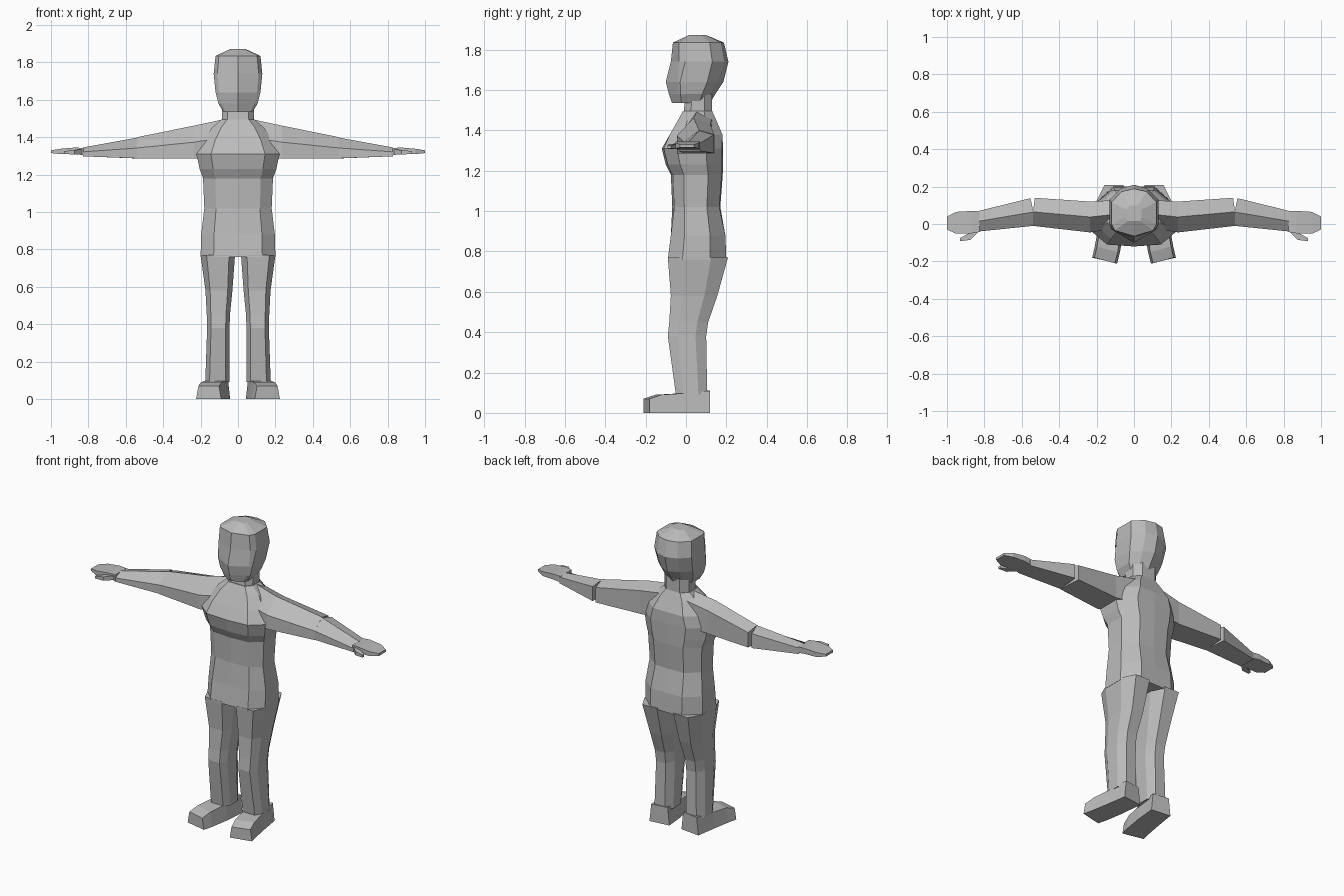
import bpy
import bmesh

cube = bpy.data.objects.get("Cube")
if cube:
    bpy.data.objects.remove(cube, do_unlink=True)

grey = bpy.data.materials.new("plain grey")
grey.use_nodes = True
colour = (0.5, 0.5, 0.5, 1)
grey.diffuse_color = colour
grey.node_tree.nodes["Principled BSDF"].inputs["Base Color"].default_value = colour


def loft(name, rings, mirrored=False):
    """Skin a list of equal-sized point rings and cap both ends."""
    bm = bmesh.new()
    rows = [[bm.verts.new(point) for point in ring] for ring in rings]
    count = len(rows[0])
    for low, high in zip(rows, rows[1:]):
        for i in range(count):
            j = (i + 1) % count
            bm.faces.new((low[i], low[j], high[j], high[i]))
    bm.faces.new(rows[0])
    bm.faces.new(rows[-1])
    bmesh.ops.recalc_face_normals(bm, faces=bm.faces)
    mesh = bpy.data.meshes.new(name)
    bm.to_mesh(mesh)
    bm.free()
    mesh.materials.append(grey)
    obj = bpy.data.objects.new(name, mesh)
    bpy.context.collection.objects.link(obj)
    if mirrored:
        obj.modifiers.new("Mirror", "MIRROR").use_mirror_merge = False
    return obj


def body_ring(z, half, front, back, ridge=0.0, centre=0.0, corner=0.65):
    """Horizontal ten-sided section with an optional front and back ridge."""
    depth = back - front
    side = [(0, front), (corner * half, front + ridge),
            (half, front + 0.25 * depth), (half, back - 0.28 * depth),
            (0.55 * half, back - 0.5 * ridge), (0, back)]
    outline = side + [(-x, y) for x, y in reversed(side[1:-1])]
    return [(centre + x, y, z) for x, y in outline]


def arm_ring(x, bottom, top, front, back, skew=0.0):
    """Five-sided upright section across the arm."""
    height, depth = top - bottom, back - front
    return [(x, front, bottom), (x, front, bottom + 0.5 * height),
            (x, front + 0.5 * depth, top),
            (x + skew, back, top - 0.18 * height), (x + skew, back, bottom)]


def slab_ring(x, front, back, bottom, top):
    """Thin upright rectangle for the hand."""
    return [(x, front, bottom), (x, front, top), (x, back, top), (x, back, bottom)]


# Trunk, from hips up to the base of the neck
loft("torso", [body_ring(*row) for row in (
    (0.76, 0.2, -0.09, 0.2),
    (0.88, 0.197, -0.075, 0.195),
    (1.02, 0.18, -0.068, 0.17, 0.01),
    (1.18, 0.187, -0.075, 0.182, 0.01),
    (1.23, 0.205, -0.1, 0.183, 0.01),
    (1.31, 0.222, -0.12, 0.184, 0.01),
    (1.38, 0.19, -0.08, 0.18),
    (1.45, 0.14, -0.04, 0.15),
    (1.495, 0.09, -0.015, 0.13))])

# Neck
loft("neck", [body_ring(1.46, 0.085, -0.015, 0.13),
              body_ring(1.6, 0.085, 0, 0.13)])

# Head with a ridged face, chin and domed crown
loft("head", [body_ring(*row, centre=0, corner=0.85) for row in (
    (1.535, 0.078, -0.07, 0.12, 0.03),
    (1.58, 0.105, -0.085, 0.145, 0.045),
    (1.64, 0.12, -0.1, 0.185, 0.06),
    (1.74, 0.13, -0.075, 0.21, 0.04),
    (1.835, 0.12, -0.065, 0.188, 0.03),
    (1.872, 0.04, 0.015, 0.1))])

# Legs
loft("leg", [body_ring(z, half, front, back, 0, centre)
             for z, half, front, back, centre in (
    (0.09, 0.065, -0.05, 0.105, 0.11),
    (0.38, 0.06, -0.09, 0.1, 0.105),
    (0.45, 0.062, -0.083, 0.11, 0.105),
    (0.58, 0.072, -0.075, 0.155, 0.102),
    (0.77, 0.092, -0.09, 0.208, 0.108))], True)

# Feet, turned slightly outwards and tapering to the toes
feet = []
for inner, outer, inner_y, outer_y, top in (
        (0.042, 0.17, 0.105, 0.12, 0.11),
        (0.055, 0.19, -0.03, -0.01, 0.097),
        (0.075, 0.21, -0.15, -0.12, 0.09),
        (0.09, 0.224, -0.21, -0.18, 0.07)):
    feet.append([(inner, inner_y, 0), (outer, outer_y, 0),
                 (outer - 0.012, outer_y, top), (inner + 0.012, inner_y, top)])
loft("foot", feet, True)

# Upper arms and forearms, leaving an open notch behind the elbow
loft("upper_arm", [arm_ring(*row) for row in (
    (0.07, 1.3, 1.497, -0.02, 0.13),
    (0.235, 1.285, 1.462, -0.045, 0.12),
    (0.54, 1.285, 1.4, -0.01, 0.14, -0.01))], True)
loft("forearm", [arm_ring(*row) for row in (
    (0.538, 1.287, 1.398, -0.01, 0.138, 0.015),
    (0.83, 1.298, 1.345, -0.04, 0.07))], True)

# Hands with a joined finger block
loft("hand", [slab_ring(*row) for row in (
    (0.825, -0.042, 0.068, 1.304, 1.342),
    (0.87, -0.05, 0.07, 1.31, 1.345),
    (0.95, -0.052, 0.065, 1.31, 1.338),
    (1, -0.03, 0.04, 1.315, 1.33))], True)

# Thumbs, angled forward along the hand
loft("thumb", [slab_ring(*row) for row in (
    (0.835, -0.045, -0.01, 1.308, 1.335),
    (0.875, -0.085, -0.045, 1.308, 1.332),
    (0.93, -0.092, -0.075, 1.31, 1.325))], True)
